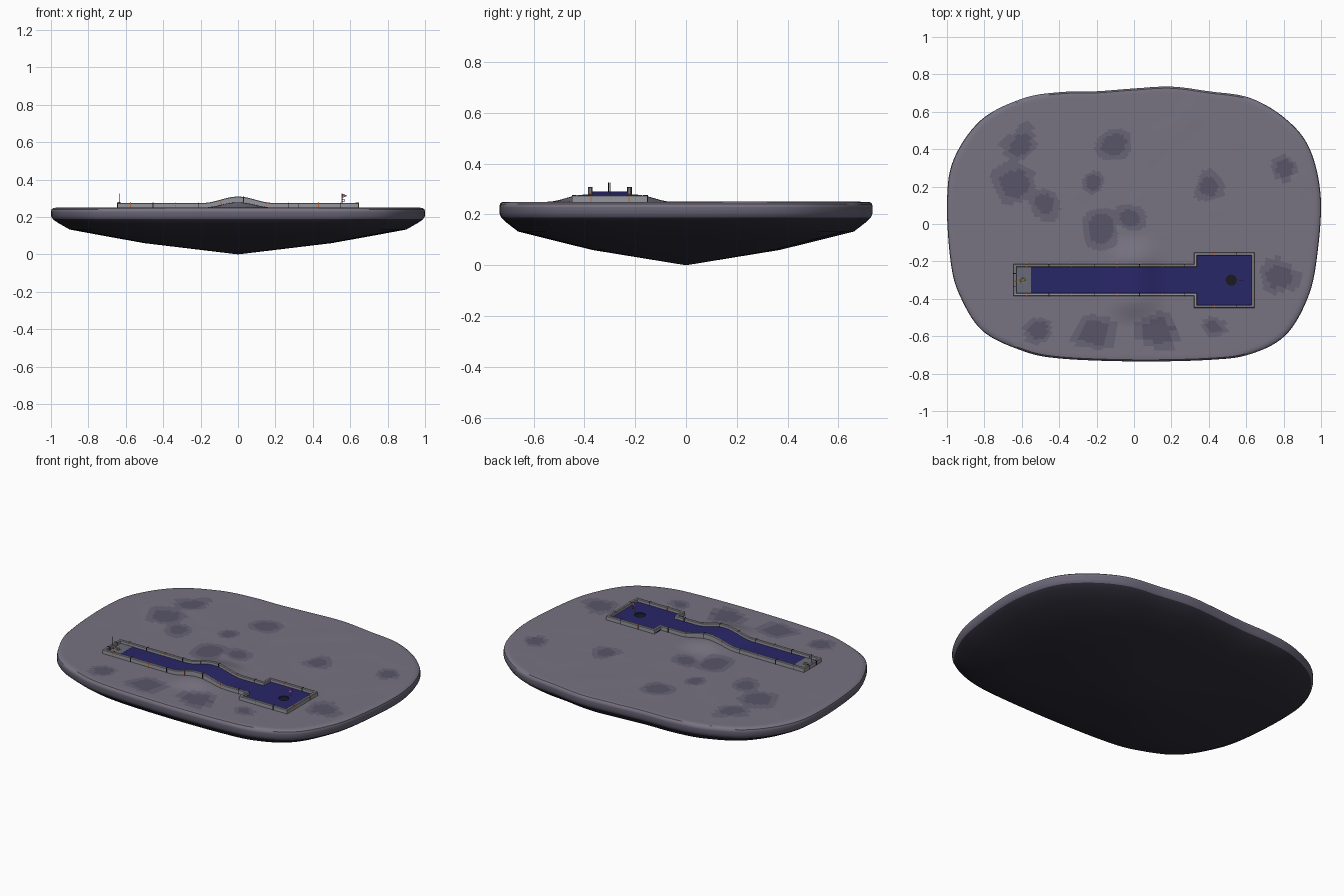
import bpy, bmesh, math
from mathutils import Vector, noise

if "Cube" in bpy.data.objects:
    bpy.data.objects.remove(bpy.data.objects["Cube"])


def mat(name, r, g, b):
    m = bpy.data.materials.new(name)
    m.diffuse_color = (r, g, b, 1)
    m.use_nodes = True
    m.node_tree.nodes["Principled BSDF"].inputs["Base Color"].default_value = m.diffuse_color
    return m


ROCK = mat("rock", 0.185, 0.17, 0.22)
ROCK_MID = mat("rock_mid", 0.14, 0.128, 0.18)
ROCK_DARK = mat("rock_dark", 0.10, 0.09, 0.14)
UNDER = mat("underside", 0.03, 0.028, 0.042)
BLUE = mat("felt", 0.022, 0.02, 0.14)
METAL = mat("metal", 0.30, 0.30, 0.34)
TEE = mat("tee_mat", 0.14, 0.15, 0.19)
BLACK = mat("black", 0.01, 0.01, 0.015)
ORANGE = mat("orange", 0.5, 0.13, 0.04)
YELLOW = mat("yellow", 0.7, 0.45, 0.03)
PINK = mat("pink", 0.5, 0.04, 0.25)
WHITE = mat("white", 0.7, 0.7, 0.75)

CY = -0.30   # centre line of the course


def bump(x, half):
    return math.cos(math.pi * x / (2 * half)) ** 2 if abs(x) < half else 0.0


def hump(x):
    return 0.034 * bump(x, 0.19)


def make(name, verts, faces, mats, smooth=None):
    me = bpy.data.meshes.new(name)
    me.from_pydata(verts, [], faces)
    bm = bmesh.new()
    bm.from_mesh(me)
    bmesh.ops.recalc_face_normals(bm, faces=bm.faces)
    bm.to_mesh(me)
    bm.free()
    ob = bpy.data.objects.new(name, me)
    bpy.context.collection.objects.link(ob)
    for m in mats:
        me.materials.append(m)
    if smooth:
        smooth_angle(ob, smooth)
    return ob


def smooth_angle(ob, deg):
    bpy.ops.object.select_all(action='DESELECT')
    ob.select_set(True)
    bpy.context.view_layer.objects.active = ob
    bpy.ops.object.shade_smooth_by_angle(angle=math.radians(deg))


def named(name, m, smooth=None):
    ob = bpy.context.object
    ob.name = name
    ob.data.materials.append(m)
    if smooth:
        smooth_angle(ob, smooth)
    return ob


def box(name, x0, x1, y0, y1, z0, z1, m):
    bpy.ops.mesh.primitive_cube_add(size=1, location=((x0 + x1) / 2, (y0 + y1) / 2, (z0 + z1) / 2))
    bpy.context.object.scale = (x1 - x0, y1 - y0, z1 - z0)
    bpy.ops.object.transform_apply(location=False, rotation=False)
    return named(name, m)


def rod(name, x, y, z0, z1, r, m, n=10):
    bpy.ops.mesh.primitive_cylinder_add(vertices=n, radius=r, depth=z1 - z0, location=(x, y, (z0 + z1) / 2))
    return named(name, m, 40)


# floating rock: smooth outline swept through a rim profile
OUT = [(1, .15), (.94, .41), (.81, .57), (.62, .68), (.4, .715), (.2, .74), (0, .73), (-.2, .715),
       (-.4, .71), (-.6, .675), (-.82, .56), (-.965, .35), (-1, .12), (-.98, -.2), (-.93, -.38),
       (-.81, -.565), (-.6, -.67), (-.4, -.712), (0, -.728), (.4, -.72), (.62, -.69), (.81, -.59),
       (.93, -.39), (.98, -.17)]
ring = []
n = len(OUT)
for i in range(n):
    a, b, c, d = (Vector(OUT[(i + k) % n]) for k in (-1, 0, 1, 2))
    for k in range(7):
        t = k / 7
        ring.append(0.5 * (2 * b + (c - a) * t + (2 * a - 5 * b + 4 * c - d) * t * t
                           + (3 * b - a - 3 * c + d) * t ** 3))
for ax, size in ((0, 1.0), (1, 0.735)):
    lo, hi = min(p[ax] for p in ring), max(p[ax] for p in ring)
    for p in ring:
        p[ax] = ((p[ax] - lo) / (hi - lo) * 2 - 1) * size


def ground(x, y):
    dy = max(0, abs(y - CY) - 0.10)
    z = 0.25 + 0.028 * bump(x, 0.19) * bump(dy, 0.15)
    if y > -0.08:
        z += 0.0025 * max(0, noise.noise((x * 5, y * 5, 3)))
    return z


SPOTS = [(-.6, .42, .09), (-.65, .22, .12), (-.48, .1, .09), (-.17, -.03, .11), (-.03, .03, .08),
         (.13, -.57, .11), (-.21, -.58, .11), (-.5, -.57, .07), (.78, -.28, .1), (.4, .2, .08),
         (-.1, .42, .09), (.8, .3, .07), (.42, -.55, .06), (-.22, .22, .06)]
TOPS = 60
prof = [(0.97 * k / TOPS, None) for k in range(1, TOPS + 1)]
prof += [(.988, .248), (.997, .241), (1, .23), (1, .205), (.99, .188), (.965, .17), (.90, .133),
         (.70, .096), (.50, .06), (.25, .03)]
verts, faces = [(0, 0, ground(0, 0))], []
for s, z in prof:
    for p in ring:
        x, y = p * s
        verts.append((x, y, ground(x, y) if z is None else z))
verts.append((0, 0, 0))
N, R = len(ring), len(prof)
for j in range(N):
    k = (j + 1) % N
    faces.append((0, 1 + j, 1 + k))
    for r in range(R - 1):
        a, b = 1 + r * N, 1 + (r + 1) * N
        faces.append((a + j, b + j, b + k, a + k))
    faces.append((len(verts) - 1, 1 + (R - 1) * N + k, 1 + (R - 1) * N + j))
rock = make("floating_rock", verts, faces, [ROCK, ROCK_MID, ROCK_DARK, UNDER], 35)
for f in rock.data.polygons:
    x, y, z = f.center
    if z < 0.186:
        f.material_index = 3
    elif z < 0.235:
        f.material_index = 1
    else:   # dark blotches on the surface
        w = 1 + 0.5 * noise.noise((x * 8, y * 8, 0))
        d = min(math.hypot(x - a, y - b) / (r * w) for a, b, r in SPOTS)
        f.material_index = 2 if d < 0.65 else 1 if d < 1.0 else 0

# rail around the course, following the hump
X0, X1, XG, HW, HG, T = -0.645, 0.645, 0.32, 0.085, 0.148, 0.016


def course(o):
    return [(X0 + o, CY - HW + o), (XG + o, CY - HW + o), (XG + o, CY - HG + o), (X1 - o, CY - HG + o),
            (X1 - o, CY + HG - o), (XG + o, CY + HG - o), (XG + o, CY + HW - o), (X0 + o, CY + HW - o)]


def sampled(pts):
    res = []
    for i, p in enumerate(pts):
        q = pts[(i + 1) % len(pts)]
        steps = 60 if i in (0, 6) else 1
        res += [Vector(p).lerp(Vector(q), k / steps) for k in range(steps)]
    return res


C = 0.003
section = [(0, .243), (0, .275 - C), (C, .275), (T - C, .275), (T, .275 - C), (T, .243)]
loops = [[(p.x, p.y, z + hump(p.x)) for p in sampled(course(o))] for o, z in section]
M, S = len(loops[0]), len(section)
faces = [(s * M + j, s * M + (j + 1) % M, (s + 1) % S * M + (j + 1) % M, (s + 1) % S * M + j)
         for s in range(S) for j in range(M)]
make("course_rail", sum(loops, []), faces, [METAL], 25)

# collars clamped round the rail
E = 0.0015


def collar(name, x, y, along_x, m):
    a, b = (0.002, T / 2 + E) if along_x else (T / 2 + E, 0.002)
    h = hump(x)
    box(name, x - a, x + a, y - b, y + b, 0.248 + h, 0.275 + E + h, m)


for side in (-1, 1):
    for i in range(8):
        collar("rail_collar", -0.575 + 0.121 * i, CY + side * (HW - T / 2), True, ORANGE if i % 2 == 0 else BLACK)
    for i, x in enumerate((0.43, 0.55)):
        collar("rail_collar", x, CY + side * (HG - T / 2), True, BLACK if i else ORANGE)
    collar("rail_collar", X1 - T / 2, CY + side * 0.075, False, ORANGE)
    collar("rail_collar", X0 + T / 2, CY + side * 0.035, False, BLACK)

# lane floor over the hump
K = 70
hw = HW - T + 0.004
verts, faces = [], []
for i in range(K + 1):
    x = -0.55 + (XG + 0.55) * i / K
    for y, z in ((-hw, .245), (-hw, .257), (hw, .257), (hw, .245)):
        verts.append((x, CY + y, z + hump(x)))
for i in range(K):
    for j in range(4):
        a, b = i * 4 + j, i * 4 + (j + 1) % 4
        faces.append((a, b, b + 4, a + 4))
faces += [(0, 1, 2, 3), tuple(range(K * 4, K * 4 + 4))]
make("lane_floor", verts, faces, [BLUE], 30)
box("tee_floor", X0 + T / 2, -0.55, CY - hw, CY + hw, 0.245, 0.2575, TEE)

# putting green with a cup
green = box("green_floor", XG, X1 - T + .004, CY - HG + T - .004, CY + HG - T + .004, 0.245, 0.257, BLUE)
cutter = rod("cup_cutter", 0.52, CY, 0.20, 0.30, 0.03, BLACK, 32)
cutter.hide_render = True
cutter.hide_set(True)
mod = green.modifiers.new("cup", 'BOOLEAN')
mod.object = cutter
mod.operation = 'DIFFERENCE'
rod("cup_bottom", 0.52, CY, 0.24, 0.252, 0.031, BLACK, 32)

# flag with pole and ring
rod("flag_pole", 0.556, CY, 0.255, 0.325, 0.0018, WHITE)
for name, m, pts in (("pennant", PINK, ((.556, .325), (.585, .313), (.556, .307))),
                     ("pennant_stripe", WHITE, ((.556, .307), (.585, .313), (.556, .301)))):
    v = [(x, CY + s, z) for s in (-.001, .001) for x, z in pts]
    make(name, v, [(0, 1, 2), (3, 4, 5), (0, 1, 4, 3), (1, 2, 5, 4), (2, 0, 3, 5)], [m])
bpy.ops.mesh.primitive_torus_add(major_radius=.007, minor_radius=.0015, major_segments=20, minor_segments=6,
                                 location=(.565, CY, .288), rotation=(math.pi / 2, 0, 0))
named("flag_ring", PINK, 60)

# tee marker and antenna
bpy.ops.mesh.primitive_torus_add(major_radius=.012, minor_radius=.002, major_segments=24, minor_segments=6,
                                 location=(-.595, CY, .258))
named("tee_ring", YELLOW, 60)
for side in (-1, 1):
    rod("tee_light", -0.621, CY + side * 0.012, 0.255, 0.262, 0.004, ORANGE)
rod("antenna", -0.634, CY - 0.005, 0.27, 0.325, 0.0016, BLACK)
rod("antenna_base", -0.634, CY - 0.005, 0.272, 0.279, 0.005, ORANGE)
